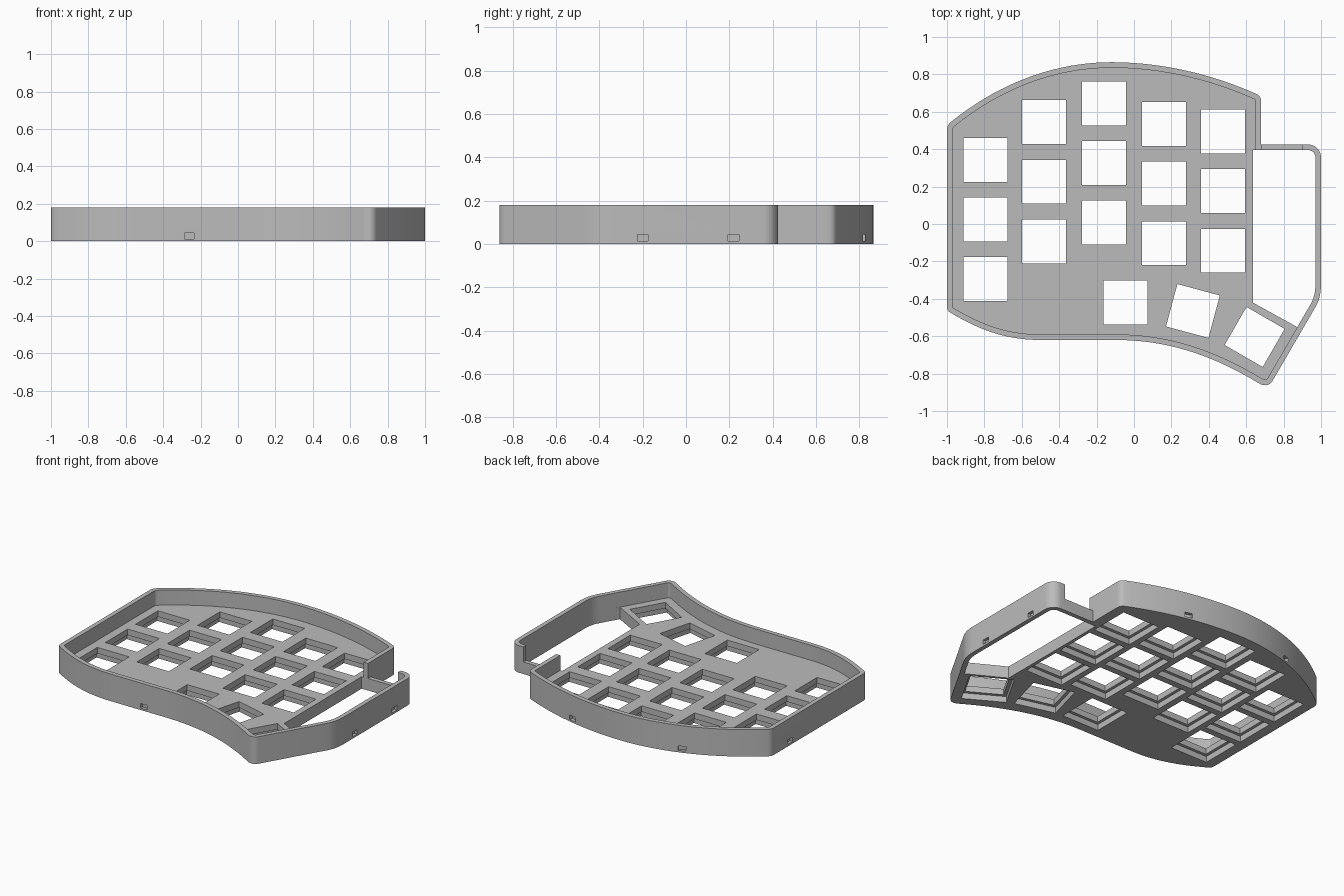
import bpy, bmesh, math
from mathutils import Vector, Matrix
from mathutils.geometry import interpolate_bezier

cube = bpy.data.objects.get("Cube")
if cube:
    bpy.data.objects.remove(cube, do_unlink=True)

HEIGHT, FLOOR, WALL, KEY, POCKET = 0.18, 0.08, 0.03, 0.235, 0.275

grey = bpy.data.materials.new("plain grey")
grey.use_nodes = True
grey.diffuse_color = (0.5, 0.5, 0.5, 1)
grey.node_tree.nodes["Principled BSDF"].inputs["Base Color"].default_value = (0.5, 0.5, 0.5, 1)


def make_object(name, bm):
    bmesh.ops.recalc_face_normals(bm, faces=bm.faces)
    mesh = bpy.data.meshes.new(name)
    bm.to_mesh(mesh)
    bm.free()
    mesh.materials.append(grey)
    obj = bpy.data.objects.new(name, mesh)
    bpy.context.collection.objects.link(obj)
    return obj


def prism(name, points, z0, z1):
    bm = bmesh.new()
    face = bm.faces.new([bm.verts.new((p[0], p[1], z0)) for p in points])
    top = bmesh.ops.extrude_face_region(bm, geom=[face])["geom"]
    verts = [v for v in top if isinstance(v, bmesh.types.BMVert)]
    bmesh.ops.translate(bm, verts=verts, vec=(0, 0, z1 - z0))
    return make_object(name, bm)


def boxes(name, items):
    """Items are (x, y, z, turn in degrees, size)."""
    bm = bmesh.new()
    for x, y, z, turn, size in items:
        matrix = (Matrix.Translation((x, y, z)) @ Matrix.Rotation(math.radians(turn), 4, "Z")
                  @ Matrix.Diagonal((*size, 1)))
        bmesh.ops.create_cube(bm, size=1, matrix=matrix)
    return make_object(name, bm)


def cut(obj, cutter):
    mod = obj.modifiers.new("cut", "BOOLEAN")
    mod.operation, mod.solver, mod.object = "DIFFERENCE", "EXACT", cutter
    bpy.context.view_layer.objects.active = obj
    bpy.ops.object.modifier_apply(modifier=mod.name)
    bpy.data.objects.remove(cutter, do_unlink=True)


def inset(points, d):
    """Offset a clockwise outline inwards with mitred corners."""
    result = []
    for i, p in enumerate(points):
        a = (p - points[i - 1]).normalized()
        b = (points[(i + 1) % len(points)] - p).normalized()
        na, nb = Vector((a.y, -a.x)), Vector((b.y, -b.x))
        result.append(p + (na + nb) * d / (1 + na.dot(nb)))
    return result


# Case outline, clockwise: curved runs joined by straight lines
runs = [
    (((-1, .50), (-1, .525), (-.99, .535), (-.98, .545)), 5),
    (((-.98, .545), (-.7, .77), (-.4, .865), (-.12, .865)), 20),
    (((-.12, .865), (.15, .865), (.42, .80), (.655, .695)), 20),
    (((.655, .695), (.672, .687), (.68, .675), (.68, .65)), 6),
    (((.68, .425),), 1),
    (((.93, .425), (.97, .425), (1, .395), (1, .355)), 10),
    (((1, -.32), (1, -.40), (.975, -.435), (.955, -.47)), 10),
    (((.74, -.84), (.725, -.865), (.695, -.87), (.665, -.85)), 8),
    (((.665, -.85), (.40, -.69), (.16, -.62), (-.10, -.62)), 20),
    (((-.5, -.62), (-.68, -.62), (-.82, -.57), (-.98, -.475)), 16),
    (((-.98, -.475), (-.995, -.467), (-1, -.455), (-1, -.435)), 5),
]
outline = []
for ctrl, n in runs:
    pts = [Vector(c) for c in ctrl]
    if n > 1:
        pts = interpolate_bezier(*pts, n)
    for p in pts:
        p = Vector((p[0], p[1]))
        if not outline or (p - outline[-1]).length > 1e-4:
            outline.append(p)
inner = inset(outline, WALL)

# Solid case, hollowed down to the key plate
case = prism("keyboard_case", outline, 0, HEIGHT)
cut(case, prism("tray_cutter", inner, FLOOR, HEIGHT + .1))

# Open bay beside the keys, bounded by the wall and a slanted plate edge
bay = [p for p in inner if p.x > .7 and -.42 - .55 * (p.x - .635) < p.y < .41]
bay = [Vector((.635, .395))] + bay + [Vector((.873, -.551)), Vector((.635, -.42))]
cut(case, prism("bay_cutter", bay, -.1, HEIGHT + .2))

# Lowered stretch of wall behind the bay
cut(case, boxes("gap_cutter", [(.791, .42, FLOOR + .1, 0, (.22, .08, .2))]))

# Key openings: five columns of three, then three thumb keys
columns = [(-.795, .343), (-.48, .545), (-.16, .645), (.16, .535), (.475, .495)]
keys = [(x, y - .319 * row, 0) for x, y in columns for row in range(3)]
keys += [(-.045, -.42, 0), (.315, -.465, -15), (.645, -.604, -30)]
cut(case, boxes("key_cutter", [(x, y, .05, a, (KEY, KEY, .3)) for x, y, a in keys]))
cut(case, boxes("recess_cutter", [(x, y, 0, a, (POCKET, POCKET, .08)) for x, y, a in keys]))

# Small latch pockets around the outside
latches = [(-.26, -.62, 0), (1, -.2, 90), (1, .22, 90), (-1, .33, 90),
           (.26, .823, -17), (-.53, .797, 27)]
cut(case, boxes("latch_cutter", [(x, y, .028, a, (.05, .04, .03)) for x, y, a in latches]))

# Smooth the curved walls and keep the edges crisp
bpy.ops.object.select_all(action="DESELECT")
case.select_set(True)
bpy.context.view_layer.objects.active = case
bpy.ops.object.shade_smooth_by_angle(angle=math.radians(30))
